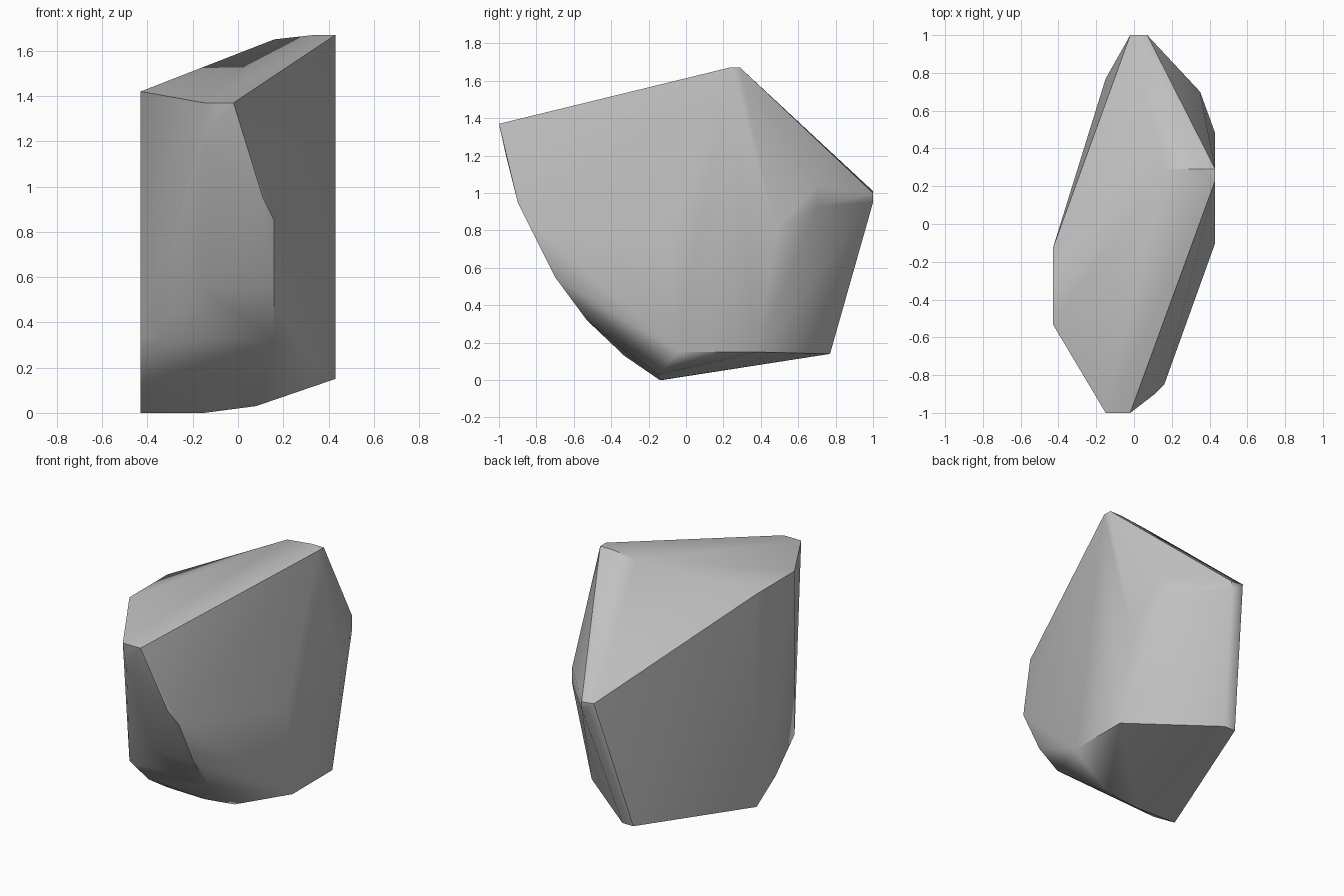
import bpy, bmesh, math

cube = bpy.data.objects.get("Cube")
if cube:
    bpy.data.objects.remove(cube, do_unlink=True)

HALF_WIDTH = 0.43


def side(sign, outline):
    """Corners lying on one of the two flat flanks, given as (y, z)."""
    return [(sign * HALF_WIDTH, y, z) for y, z in outline]


def tip(sign, outline):
    """Corners lying on the front or back tip, given as (x, z)."""
    return [(x, sign, z) for x, z in outline]


def hull_object(name, corners, material):
    """Wrap a faceted convex skin around the corners."""
    bm = bmesh.new()
    for corner in corners:
        bm.verts.new(corner)
    result = bmesh.ops.convex_hull(bm, input=bm.verts[:])
    unused = {g for g in result["geom_interior"] + result["geom_unused"]
              if isinstance(g, bmesh.types.BMVert)}
    bmesh.ops.delete(bm, geom=list(unused), context="VERTS")
    bmesh.ops.recalc_face_normals(bm, faces=bm.faces[:])
    mesh = bpy.data.meshes.new(name)
    bm.to_mesh(mesh)
    bm.free()
    mesh.materials.append(material)
    obj = bpy.data.objects.new(name, mesh)
    bpy.context.collection.objects.link(obj)
    return obj


# Plain grey stone
stone = bpy.data.materials.new("grey_stone")
stone.use_nodes = True
grey = (0.53, 0.53, 0.53, 1)
stone.diffuse_color = grey
stone.node_tree.nodes["Principled BSDF"].inputs["Base Color"].default_value = grey

# Flat flanks
flank_low_x = side(-1, [(-0.13, 1.42), (-0.53, 1.42), (-0.53, 0.33),
                        (-0.33, 0.13), (-0.13, 0)])
flank_high_x = side(1, [(0.23, 1.67), (0.29, 1.67), (0.48, 0.8),
                        (0.38, 0.15), (-0.04, 0.15), (-0.1, 0.75)])

# Blunt front and back tips
front_tip = tip(-1, [(-0.15, 1.37), (-0.02, 1.37)])
back_tip = tip(1, [(-0.02, 1.01), (0.07, 1), (0.07, 0.95), (0, 0.95)])

# Curved chipped edge falling from the front tip to the base
front_chips = [(-0.15, -0.96, 1.19), (0.11, -0.9, 0.95), (0.16, -0.85, 0.85),
               (-0.15, -0.7, 0.55), (0.16, -0.7, 0.55), (0.16, -0.53, 0.32)]

# Summit ridge, rear shoulder and base
ridge = [(0.34, 0.29, 1.67), (0.16, 0.29, 1.65)]
shoulder = [(0.35, 0.7, z) for z in (0.93, 1.04)]
base = [(-0.15, -0.14, 0), (0.08, -0.15, 0.03),
        (-0.15, 0.77, 0.14), (-0.07, 0.77, 0.14)]

rock = hull_object("rock", flank_low_x + flank_high_x + front_tip + back_tip
                   + front_chips + ridge + shoulder + base, stone)

# Soft shading over shallow facets, crisp breaks at the hard edges
bpy.ops.object.select_all(action="DESELECT")
rock.select_set(True)
bpy.context.view_layer.objects.active = rock
bpy.ops.object.shade_smooth_by_angle(angle=math.radians(40))

# Large facets keep their flat look
facets = rock.modifiers.new("flat_facets", "WEIGHTED_NORMAL")
facets.keep_sharp = True
